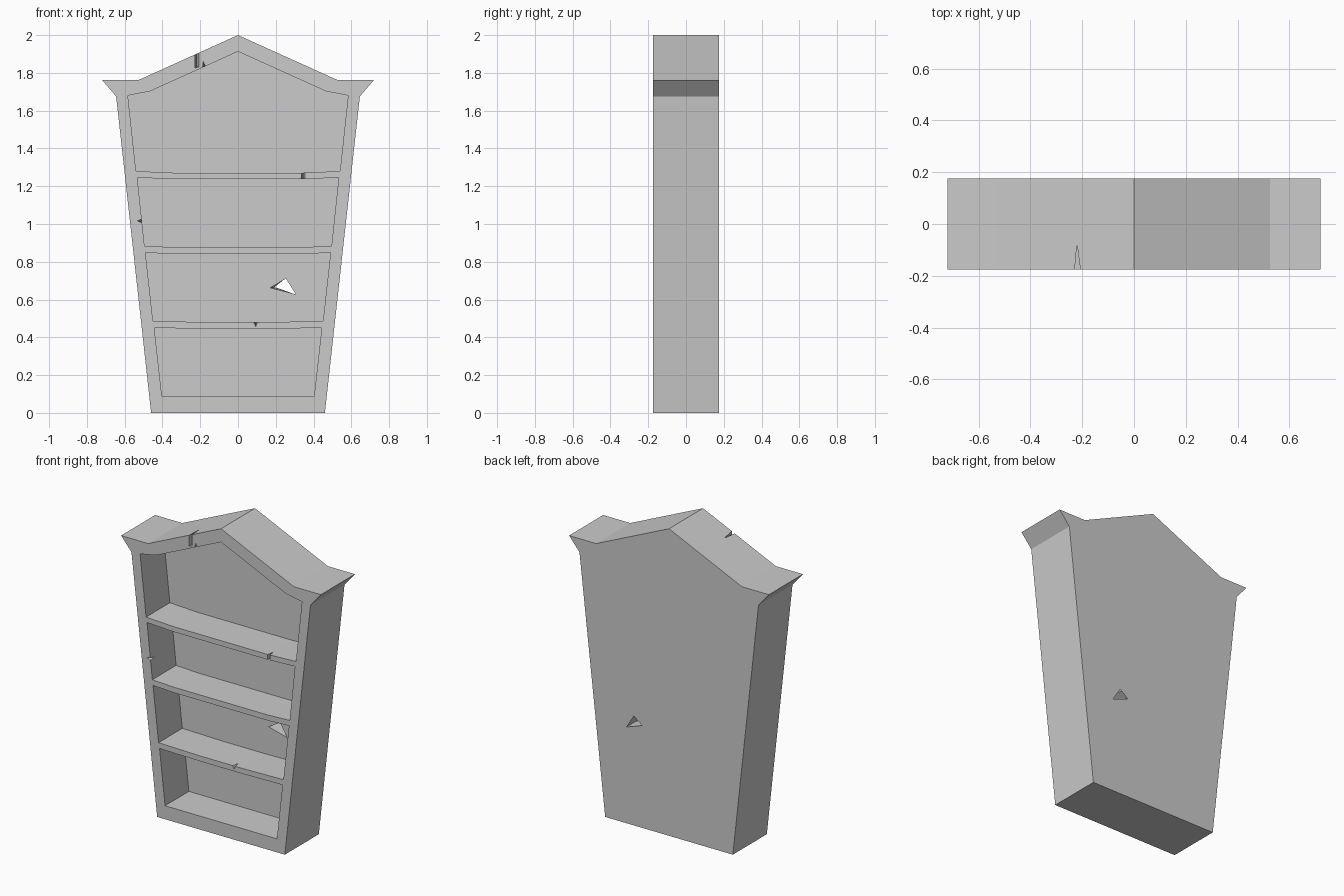
import bpy, bmesh

if "Cube" in bpy.data.objects:
    bpy.data.objects.remove(bpy.data.objects["Cube"])

FRONT, BACK, INNER = -0.175, 0.175, 0.07


def loft(name, front, back, y0, y1):
    """Solid between a front polygon (x, z) at y0 and a back polygon at y1."""
    bm = bmesh.new()
    a = [bm.verts.new((x, y0, z)) for x, z in front]
    b = [bm.verts.new((x, y1, z)) for x, z in back]
    n = len(a)
    bm.faces.new(a)
    bm.faces.new(b[::-1])
    for i in range(n):
        j = (i + 1) % n
        bm.faces.new((a[i], b[i], b[j], a[j]))
    bmesh.ops.recalc_face_normals(bm, faces=bm.faces)
    mesh = bpy.data.meshes.new(name)
    bm.to_mesh(mesh)
    bm.free()
    ob = bpy.data.objects.new(name, mesh)
    bpy.context.collection.objects.link(ob)
    return ob


def mirrored(half):
    """Close a right-hand half outline across x = 0."""
    return half + [(-x, z) for x, z in reversed(half) if abs(x) > 1e-6]


def cut(target, cutter):
    cutter.hide_render = True
    mod = target.modifiers.new("cut", 'BOOLEAN')
    mod.operation = 'DIFFERENCE'
    mod.solver = 'EXACT'
    mod.object = cutter
    bpy.context.view_layer.objects.active = target
    bpy.ops.object.modifier_apply(modifier=mod.name)
    bpy.data.objects.remove(cutter, do_unlink=True)


# Tapered case with flared cornice and peaked top
outline = mirrored([(0.46, 0), (0.645, 1.675), (0.72, 1.763), (0.525, 1.763), (0, 2.0)])
case = loft("bookcase", outline, outline, FRONT, BACK)

# Four compartments; the shelves between them sag slightly
compartments = [
    [(0.34, 1.271), (0.54, 1.28), (0.583, 1.68), (0.465, 1.703), (0, 1.913)],
    [(0.34, 0.877), (0.495, 0.884), (0.533, 1.246), (0.34, 1.237)],
    [(0.15, 0.480), (0.45, 0.486), (0.49, 0.848), (0.34, 0.841)],
    [(0.403, 0.088), (0.443, 0.450), (0.15, 0.445)],
]
for half in compartments:
    p = mirrored(half)
    cut(case, loft("compartment_cutter", p, p, FRONT - 0.1, INNER))

# Triangular hole broken through the back panel
cut(case, loft("hole_cutter",
               [(0.167, 0.662), (0.254, 0.711), (0.307, 0.626)],
               [(0.196, 0.666), (0.254, 0.711), (0.307, 0.626)], INNER - 0.02, BACK + 0.02))

# Chips and cracks along the front edges: front outline, back outline, depth
chips = [
    ([(-0.229, 1.825), (-0.207, 1.832), (-0.207, 2.0), (-0.229, 2.0)],
     [(-0.221, 1.835), (-0.219, 1.835), (-0.219, 2.0), (-0.221, 2.0)], 0.09),
    ([(-0.188, 1.82), (-0.168, 1.82), (-0.184, 1.862)],
     [(-0.184, 1.81), (-0.175, 1.81), (-0.18, 1.84)], 0.05),
    ([(0.333, 1.225), (0.355, 1.225), (0.355, 1.29), (0.337, 1.29)],
     [(0.343, 1.225), (0.347, 1.225), (0.347, 1.29), (0.343, 1.29)], 0.04),
    ([(-0.536, 1.017), (-0.49, 1.034), (-0.49, 1.001)],
     [(-0.515, 1.012), (-0.49, 1.018), (-0.49, 1.006)], 0.04),
    ([(0.076, 0.495), (0.109, 0.495), (0.094, 0.456)],
     [(0.088, 0.495), (0.098, 0.495), (0.094, 0.475)], 0.04),
]
for front, back, depth in chips:
    cut(case, loft("chip_cutter", front, back, FRONT - 0.002, FRONT + depth))
